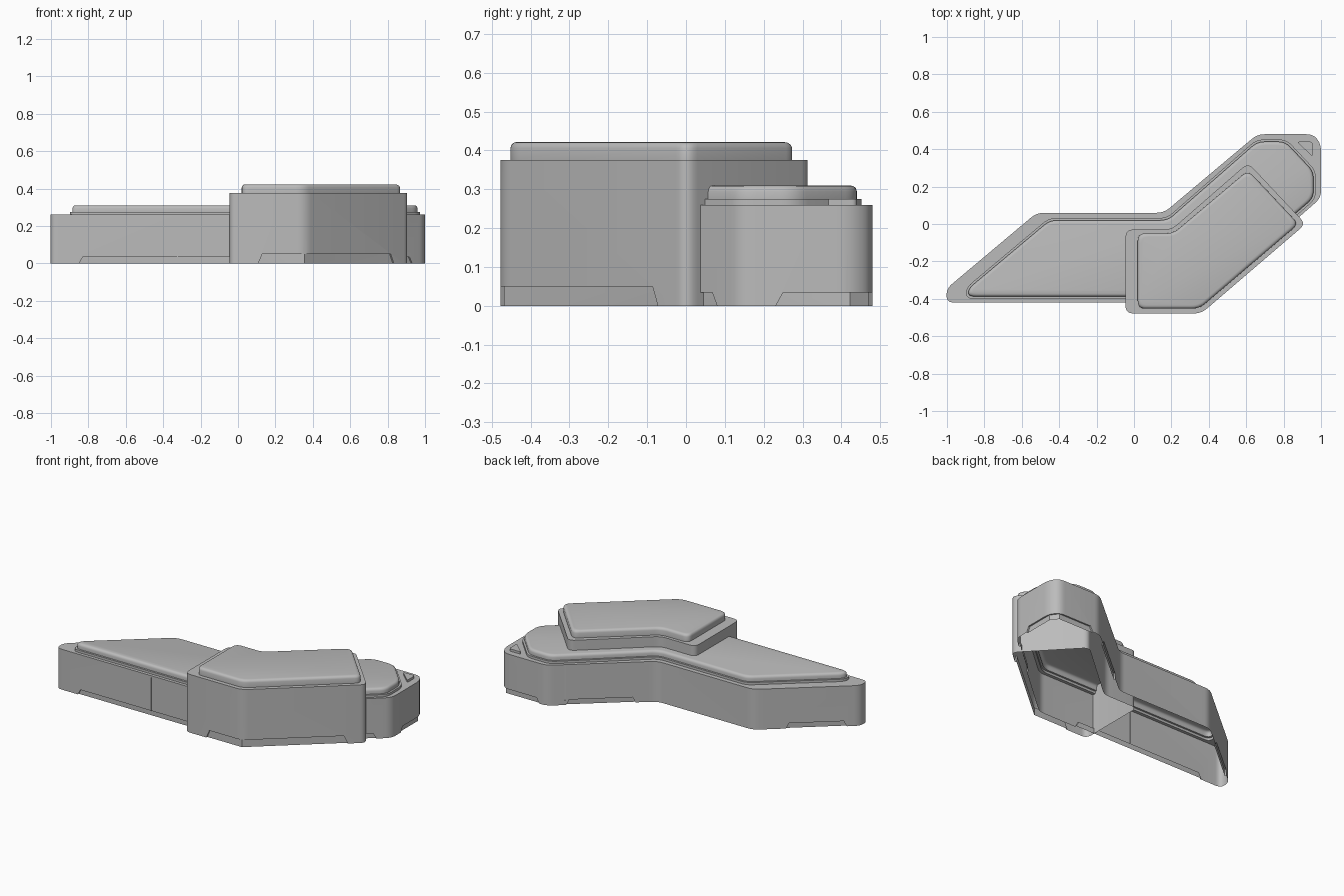
import bpy, bmesh, math
from mathutils import Vector

cube = bpy.data.objects.get("Cube")
if cube:
    bpy.data.objects.remove(cube, do_unlink=True)

grey = bpy.data.materials.new("plain grey")
grey.use_nodes = True
grey.diffuse_color = (0.5, 0.5, 0.5, 1)
grey.node_tree.nodes["Principled BSDF"].inputs["Base Color"].default_value = (0.5, 0.5, 0.5, 1)


def offset(pts, d):
    """Move every side of a counter-clockwise outline inward by d."""
    out = []
    for i, p in enumerate(pts):
        p = Vector(p)
        a = (p - Vector(pts[i - 1])).normalized()
        b = (Vector(pts[(i + 1) % len(pts)]) - p).normalized()
        na, nb = Vector((-a.y, a.x)), Vector((-b.y, b.x))
        out.append(p + (na + nb) * d / (1 + na.dot(nb)))
    return out


def rounded(pts, r, steps=6):
    """Round the corners of an outline."""
    out = []
    for i, p in enumerate(pts):
        p = Vector(p)
        to_prev = Vector(pts[i - 1]) - p
        to_next = Vector(pts[(i + 1) % len(pts)]) - p
        a = p + to_prev.normalized() * min(r, to_prev.length * 0.45)
        b = p + to_next.normalized() * min(r, to_next.length * 0.45)
        for k in range(steps + 1):
            t = k / steps
            out.append(a * (1 - t) ** 2 + p * 2 * t * (1 - t) + b * t * t)
    return out


def loft(name, levels, r=0.04):
    """Stack outlines with matching corners into one closed body."""
    bm = bmesh.new()
    rings = [[bm.verts.new((p.x, p.y, z)) for p in rounded(pts, r)] for pts, z in levels]
    for low, high in zip(rings, rings[1:]):
        for i in range(len(low)):
            j = (i + 1) % len(low)
            bm.faces.new((low[i], low[j], high[j], high[i]))
    bm.faces.new(rings[0][::-1])
    bm.faces.new(rings[-1])
    bmesh.ops.recalc_face_normals(bm, faces=bm.faces)
    mesh = bpy.data.meshes.new(name)
    bm.to_mesh(mesh)
    bm.free()
    mesh.materials.append(grey)
    ob = bpy.data.objects.new(name, mesh)
    bpy.context.collection.objects.link(ob)
    return ob


def cushion(pad, z0, z1):
    """Levels of a raised pad with a softened rim."""
    return [(pad, z0), (pad, z1 - 0.016), (offset(pad, 0.003), z1 - 0.007),
            (offset(pad, 0.009), z1 - 0.002), (offset(pad, 0.018), z1)]


def recess(a, b, z0, z1, depth, slant=0.0):
    """Trapezoid cutter standing along the wall from a to b."""
    a, b = Vector(a), Vector(b)
    d = (b - a).normalized()

    def band(s):
        n = Vector((-d.y, d.x)) * depth
        p, q = a + d * s, b - d * s
        return [p - n, q - n, q + n, p + n]
    return loft("cutter", [(band(0), z0), (band(slant), z1)], r=0.0001)


def carve(ob, cutters):
    """Cut the wall details, then leave the underside open."""
    bpy.context.view_layer.objects.active = ob
    for c in cutters:
        mod = ob.modifiers.new("cut", 'BOOLEAN')
        mod.operation, mod.solver, mod.object = 'DIFFERENCE', 'EXACT', c
        bpy.ops.object.modifier_apply(modifier=mod.name)
        bpy.data.objects.remove(c, do_unlink=True)
    bm = bmesh.new()
    bm.from_mesh(ob.data)
    under = [f for f in bm.faces if all(v.co.z < 1e-4 for v in f.verts)]
    bmesh.ops.delete(bm, geom=under, context='FACES')
    bm.to_mesh(ob.data)
    bm.free()


# Outlines, counter-clockwise
lower = [(-1.002, -0.42), (0.36, -0.42), (1, 0.14), (1, 0.425), (0.96, 0.48),
         (0.66, 0.48), (0.16, 0.06), (-0.52, 0.06), (-1.002, -0.345)]
lower_pad = [(-0.885, -0.388), (0.35, -0.388), (0.96, 0.14), (0.96, 0.28), (0.81, 0.44),
             (0.66, 0.44), (0.18, 0.02), (-0.45, 0.02), (-0.885, -0.345)]
upper = [(-0.045, -0.478), (0.36, -0.478), (0.918, 0), (0.61, 0.327),
         (0.2, -0.03), (-0.045, -0.03)]
upper_pad = [(0.02, -0.452), (0.35, -0.452), (0.88, 0), (0.61, 0.287),
             (0.21, -0.05), (0.02, -0.05)]

# Main bodies: wall, ledge and raised cushion in one shell each
ledge = offset(lower_pad, -0.012)
lower_body = loft("lower_body", [(lower, 0), (lower, 0.26), (ledge, 0.26), (ledge, 0.275)]
                  + cushion(lower_pad, 0.275, 0.31))
upper_body = loft("upper_body", [(upper, 0), (upper, 0.375)]
                  + cushion(upper_pad, 0.375, 0.422))
plate = [(0.955, 0.36), (0.955, 0.44), (0.87, 0.44)]
corner_plate = loft("corner_plate", [(plate, 0.255), (plate, 0.275)], r=0.015)

# Shallow recesses along the foot of the walls
lower_cuts = [recess(a, b, -0.02, 0.034, 0.01, 0.03) for a, b in (
    ((-0.86, -0.42), (0.1, -0.42)),
    ((-0.66, -0.056), (-0.95, -0.302)),
    ((0.25, 0.136), (0.58, 0.413)),
    ((0.7, -0.123), (0.94, 0.087)),
    ((1, 0.22), (1, 0.5)),
    ((1.03, 0.384), (0.93, 0.521)),
    ((1.02, 0.48), (0.7, 0.48)))]
upper_cuts = [recess(a, b, -0.02, 0.05, 0.01, 0.03) for a, b in (
    ((0.1, -0.478), (0.43, -0.478)),
    ((0.3, -0.529), (0.84, -0.067)))]

# Fine panel seams
lower_cuts += [recess(a, b, 0.03, 0.25, 0.005) for a, b in (
    ((-0.325, -0.42), (-0.322, -0.42)),
    ((-0.45, 0.06), (-0.447, 0.06)),
    ((0.575, 0.409), (0.578, 0.411)))]

carve(lower_body, lower_cuts)
carve(upper_body, upper_cuts)

# Smooth shading with crisp edges
bpy.ops.object.select_all(action='DESELECT')
for ob in (lower_body, upper_body, corner_plate):
    ob.select_set(True)
bpy.context.view_layer.objects.active = lower_body
bpy.ops.object.shade_smooth_by_angle(angle=math.radians(35))
